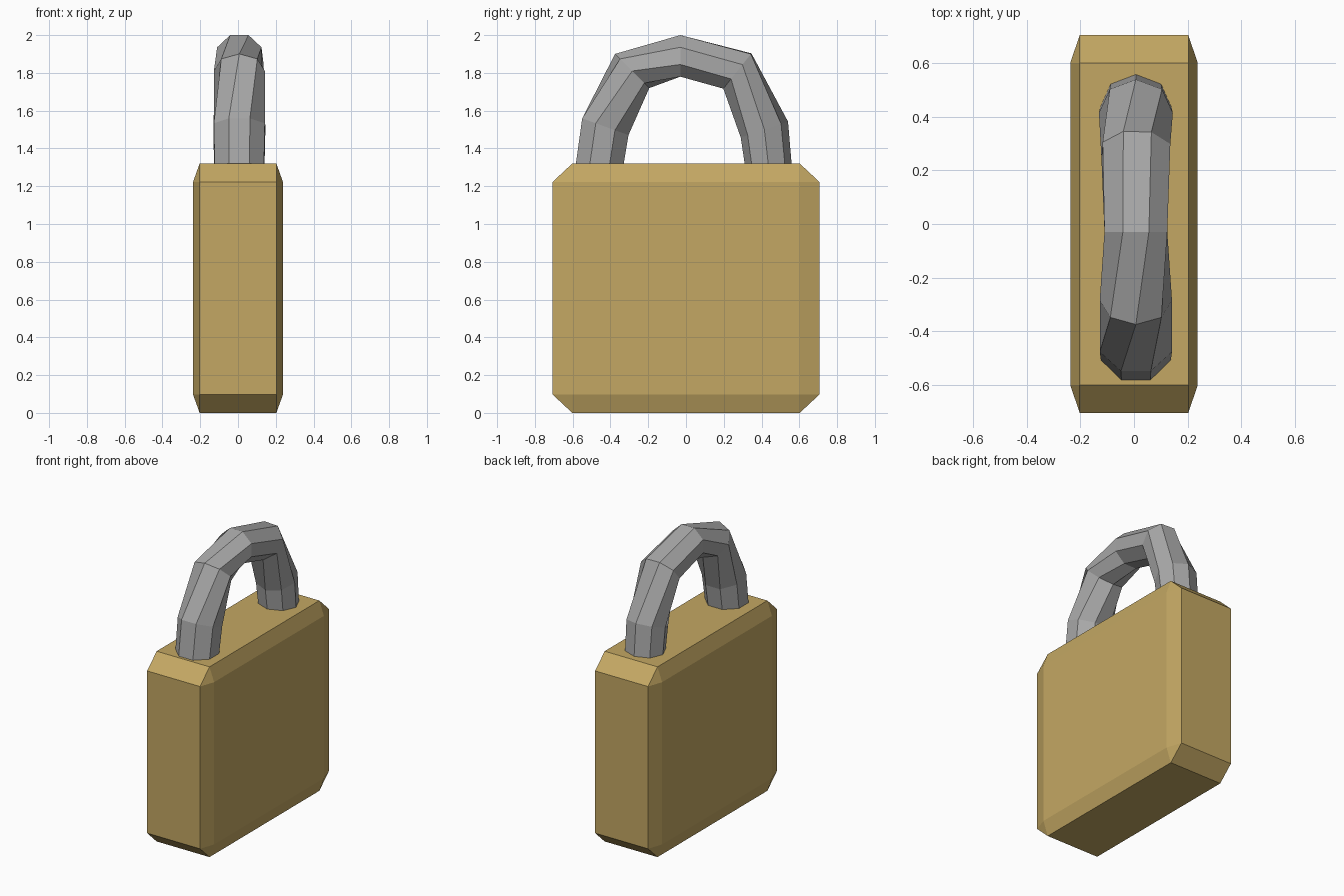
import bpy, bmesh
from math import sin, cos, tau, radians
from mathutils import Vector

default = bpy.data.objects.get("Cube")
if default:
    bpy.data.objects.remove(default, do_unlink=True)


def material(name, rgb):
    mat = bpy.data.materials.new(name)
    mat.use_nodes = True
    mat.diffuse_color = (*rgb, 1)
    mat.node_tree.nodes["Principled BSDF"].inputs["Base Color"].default_value = (*rgb, 1)
    return mat


def finish(bm, name, mat):
    bmesh.ops.recalc_face_normals(bm, faces=bm.faces)
    mesh = bpy.data.meshes.new(name)
    bm.to_mesh(mesh)
    bm.free()
    mesh.materials.append(mat)
    obj = bpy.data.objects.new(name, mesh)
    bpy.context.collection.objects.link(obj)
    return obj


brass = material("brass", (0.55, 0.39, 0.125))
steel = material("steel grey", (0.39, 0.39, 0.39))

# Lock body: a bevelled cube stretched to a slab, so the chamfers stretch too
bm = bmesh.new()
bmesh.ops.create_cube(bm, size=2)
bmesh.ops.bevel(bm, geom=bm.edges[:], offset=0.147, segments=1,
                profile=0.5, affect='EDGES')
bmesh.ops.scale(bm, vec=(0.238, 0.706, 0.66), verts=bm.verts)
bmesh.ops.translate(bm, vec=(0, 0, 0.66), verts=bm.verts)
finish(bm, "lock_body", brass)

# Shackle: octagonal rings along an uneven arch, slowly twisting
# centre y, centre z, outward y, outward z, radius in x, radius outward, twist
SIDES = 8
stations = [
    (-0.467, 1.25, -1, 0, 0.14, 0.136, -22.5),
    (-0.427, 1.515, -0.94, 0.34, 0.146, 0.141, -22.5),
    (-0.285, 1.81, -0.71, 0.71, 0.135, 0.128, 0),
    (-0.03, 1.89, 0, 1, 0.127, 0.119, 22.5),
    (0.272, 1.81, 0.62, 0.78, 0.137, 0.127, 25),
    (0.415, 1.5, 0.95, 0.32, 0.138, 0.132, 45),
    (0.443, 1.25, 1, 0, 0.132, 0.122, 45),
]
bm = bmesh.new()
rings = []
for y, z, oy, oz, rx, ro, twist in stations:
    outward = Vector((0, oy, oz)).normalized()
    ring = []
    for i in range(SIDES):
        a = tau * i / SIDES + radians(twist)
        ring.append(bm.verts.new(Vector((0.007 + rx * sin(a), y, z))
                                 + outward * ro * cos(a)))
    rings.append(ring)
for lower, upper in zip(rings, rings[1:]):
    for i in range(SIDES):
        j = (i + 1) % SIDES
        bm.faces.new((lower[i], lower[j], upper[j], upper[i]))
bm.faces.new(rings[0])
bm.faces.new(rings[-1])
finish(bm, "shackle", steel)
